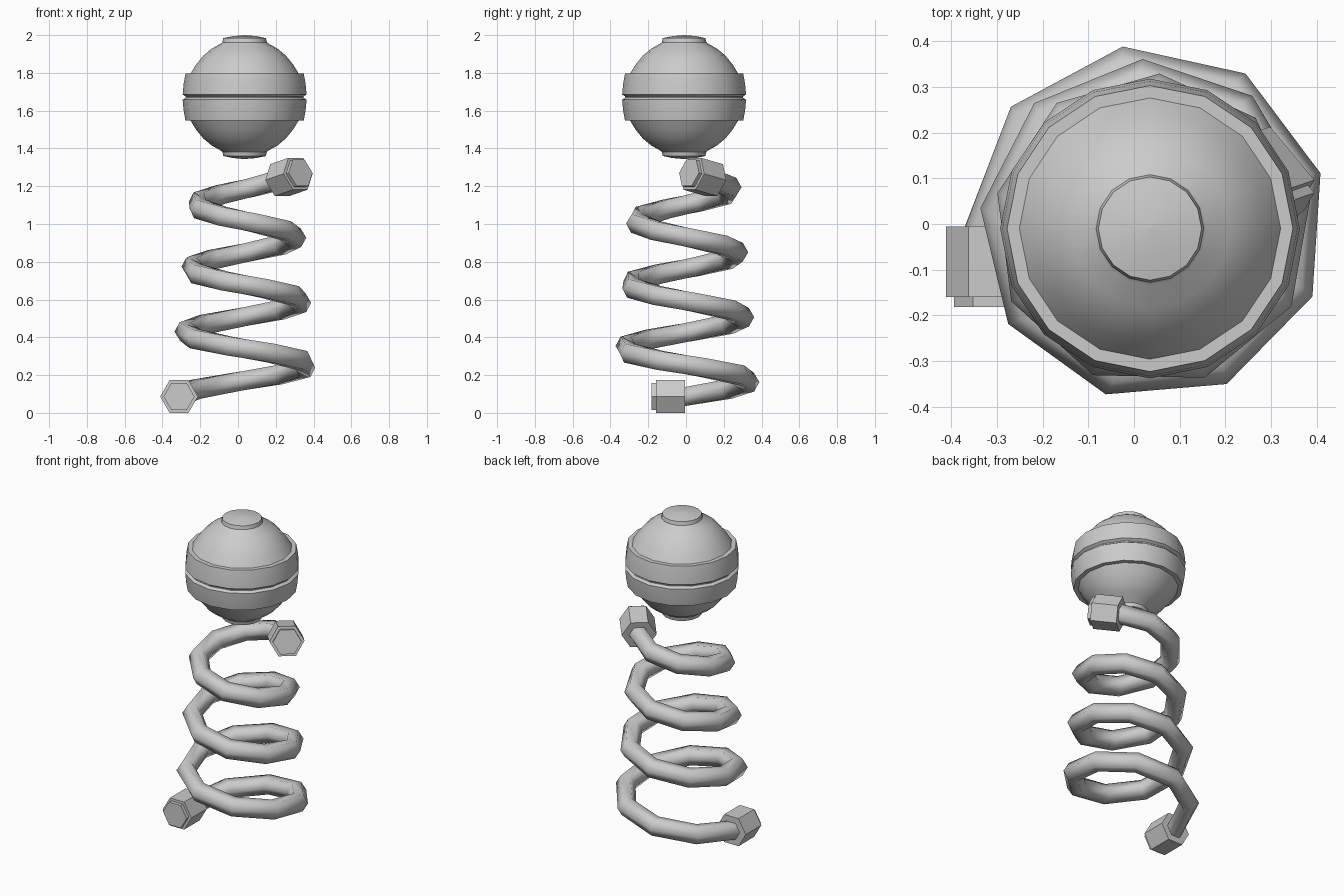
import bpy
import bmesh
from math import sin, cos, pi, radians
from mathutils import Vector

cube = bpy.data.objects.get("Cube")
if cube:
    bpy.data.objects.remove(cube, do_unlink=True)

grey = bpy.data.materials.new("plain grey")
grey.use_nodes = True
grey.diffuse_color = (0.6, 0.6, 0.6, 1)
grey.node_tree.nodes["Principled BSDF"].inputs["Base Color"].default_value = (0.6, 0.6, 0.6, 1)


def loft(name, rings, smooth_angle):
    """Skin a list of equally sized rings of points and close both ends."""
    bm = bmesh.new()
    loops = [[bm.verts.new(p) for p in ring] for ring in rings]
    n = len(loops[0])
    for a, b in zip(loops, loops[1:]):
        for i in range(n):
            j = (i + 1) % n
            bm.faces.new((a[i], a[j], b[j], b[i]))
    bm.faces.new(loops[0])
    bm.faces.new(loops[-1])
    bmesh.ops.recalc_face_normals(bm, faces=bm.faces)
    mesh = bpy.data.meshes.new(name)
    bm.to_mesh(mesh)
    bm.free()
    mesh.materials.append(grey)
    obj = bpy.data.objects.new(name, mesh)
    bpy.context.collection.objects.link(obj)
    bpy.ops.object.select_all(action="DESELECT")
    obj.select_set(True)
    bpy.context.view_layer.objects.active = obj
    bpy.ops.object.shade_smooth_by_angle(angle=radians(smooth_angle))
    return obj


def polygon(centre, u, v, radius, sides):
    return [centre + radius * (cos(2 * pi * i / sides) * u + sin(2 * pi * i / sides) * v)
            for i in range(sides)]


# Tapering hexagonal coil
AXIS_X = 0.035
TURNS = 3.39
STEPS = 30
PITCH = 0.338
TAPER = 0.031
UP = Vector((0, 0, 1))


def coil_frame(t):
    """Centre, outward direction and travel direction after t turns."""
    a = pi - 2 * pi * t
    out = Vector((cos(a), sin(a), 0))
    r = 0.347 - TAPER * t
    centre = Vector((AXIS_X, -0.005, 0.0866 + PITCH * t)) + out * r
    travel = Vector((sin(a), -cos(a), PITCH / (2 * pi * r))).normalized()
    return centre, out, travel


coil_rings = []
for k in range(STEPS + 1):
    centre, out, travel = coil_frame(TURNS * k / STEPS)
    if k == 0:
        travel = Vector((0, 1, 0))
    coil_rings.append(polygon(centre, out, out.cross(travel), 0.058, 6))
loft("spring_coil", coil_rings, 65)


# Hexagonal end sleeves with a smaller plug in each
def end_fitting(label, centre, out, direction):
    v = out.cross(direction)
    for part, start, end, radius in (("sleeve", 0, 0.155, 0.1), ("plug", 0.15, 0.177, 0.082)):
        loft(label + "_" + part,
             [polygon(centre + direction * d, out, v, radius, 6) for d in (start, end)], 30)


centre, out, travel = coil_frame(0)
end_fitting("lower", centre, out, Vector((0, -1, 0)))
centre, out, travel = coil_frame(TURNS)
end_fitting("upper", centre, out, travel)

# Banded ball, mirrored about its equator: (radius, height above the equator)
half = [(0.001, 0.328), (0.06, 0.323), (0.113, 0.312), (0.118, 0.29),
        (0.125, 0.284), (0.175, 0.256), (0.219, 0.219), (0.257, 0.172), (0.286, 0.125),
        (0.313, 0.125), (0.323, 0.07), (0.328, 0.014), (0.312, 0.003)]
profile = half + [(r, -z) for r, z in reversed(half)]
ball_centre = Vector((AXIS_X, -0.01, 1.672))
loft("banded_ball",
     [polygon(ball_centre + UP * z, Vector((1, 0, 0)), Vector((0, 1, 0)), r, 16)
      for r, z in profile], 30)
